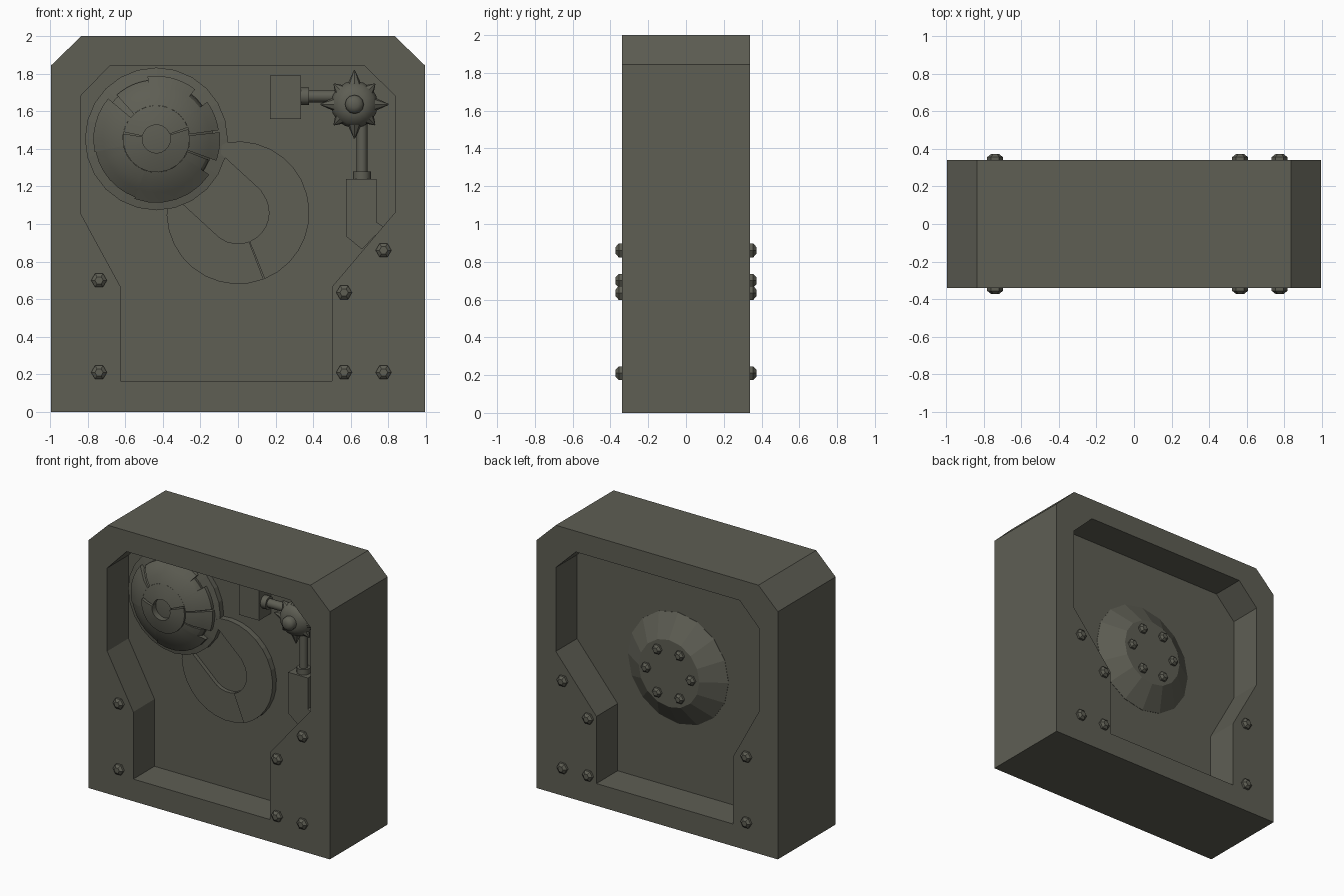
import bpy, bmesh, math
from mathutils import Vector, Matrix

if "Cube" in bpy.data.objects:
    bpy.data.objects.remove(bpy.data.objects["Cube"])

mat = bpy.data.materials.new("dark olive grey")
mat.diffuse_color = (0.112, 0.112, 0.088, 1)
mat.use_nodes = True
mat.node_tree.nodes["Principled BSDF"].inputs["Base Color"].default_value = mat.diffuse_color


def finish(name, bm, smooth=0):
    bmesh.ops.recalc_face_normals(bm, faces=bm.faces[:])
    me = bpy.data.meshes.new(name)
    bm.to_mesh(me)
    bm.free()
    me.materials.append(mat)
    ob = bpy.data.objects.new(name, me)
    bpy.context.collection.objects.link(ob)
    if smooth:
        bpy.ops.object.select_all(action='DESELECT')
        ob.select_set(True)
        bpy.context.view_layer.objects.active = ob
        bpy.ops.object.shade_smooth_by_angle(angle=math.radians(smooth))
    return ob


def prism(name, pts, y0, y1):
    """Extrude an x-z outline along y."""
    bm = bmesh.new()
    a = [bm.verts.new((x, y0, z)) for x, z in pts]
    b = [bm.verts.new((x, y1, z)) for x, z in pts]
    bm.faces.new(a)
    bm.faces.new(b[::-1])
    for i in range(len(a)):
        j = (i + 1) % len(a)
        bm.faces.new((a[i], a[j], b[j], b[i]))
    return finish(name, bm)


def lathe(name, c, prof, n, side=-1, smooth=0, a0=0, a1=360):
    """Turn (radius, height) pairs about a y axis; partial turns are closed solids."""
    bm = bmesh.new()
    full = a1 - a0 >= 360
    rings = []
    for i in range(n if full else n + 1):
        t = math.radians(a0 + (a1 - a0) * i / n)
        rings.append([bm.verts.new((c[0] + r * math.cos(t), side * h, c[1] + r * math.sin(t)))
                      for r, h in prof])
    for i in range(n):
        p, q = rings[i], rings[(i + 1) % len(rings)]
        for k in range(len(prof) if not full else len(prof) - 1):
            m = (k + 1) % len(prof)
            bm.faces.new((p[k], p[m], q[m], q[k]))
    if full:
        bm.faces.new([r[0] for r in rings])
        bm.faces.new([r[-1] for r in rings])
    else:
        bm.faces.new(rings[0])
        bm.faces.new(rings[-1])
    return finish(name, bm, smooth)


def rod(name, p, q, r0, r1, n=12, smooth=35):
    """Cylinder or cone between two points."""
    p, q = Vector(p), Vector(q)
    d = q - p
    m = Matrix.Translation((p + q) / 2) @ d.to_track_quat('Z', 'Y').to_matrix().to_4x4()
    bm = bmesh.new()
    bmesh.ops.create_cone(bm, cap_ends=True, segments=n, radius1=r0, radius2=r1,
                          depth=d.length, matrix=m)
    return finish(name, bm, smooth)


def arc(c, r, a0, a1, n):
    return [(c[0] + r * math.cos(math.radians(a0 + (a1 - a0) * i / n)),
             c[1] + r * math.sin(math.radians(a0 + (a1 - a0) * i / n))) for i in range(n + 1)]


# Housing with a pocket on the front and back
X = 0.995
housing = prism("housing", [(-X, 0), (X, 0), (X, 1.845), (.835, 2), (-.835, 2), (-X, 1.845)], -.34, .34)
pocket = [(-.68, 1.845), (.67, 1.845), (.835, 1.685), (.835, 1.06), (.5, .665), (.5, .165),
          (-.625, .165), (-.625, .665), (-.84, 1.06), (-.84, 1.68)]
for label, s in (("front", -1), ("back", 1)):
    cutter = prism(label + "_pocket_cutter", pocket, s * .09, s * .5)
    cutter.hide_render = True
    cutter.hide_set(True)
    mod = housing.modifiers.new(label + "_pocket", 'BOOLEAN')
    mod.operation = 'DIFFERENCE'
    mod.solver = 'EXACT'
    mod.object = cutter

# Hex bolts on both faces
for x, z in [(-.74, .7), (-.74, .21), (.565, .635), (.565, .21), (.775, .86), (.775, .21)]:
    for s in (-1, 1):
        lathe("hex_bolt", (x, z), [(.042, .33), (.042, .356), (.022, .372)], 6, s)

# Back boss with its ring of bolts
boss = (0, 1.065)
lathe("back_boss", boss, [(.415, .08), (.415, .092), (.25, .2)], 16, 1)
for x, z in arc(boss, .185, 0, 300, 5):
    lathe("boss_bolt", (x, z), [(.037, .195), (.037, .215), (.02, .232)], 6, 1)

# Horseshoe plate, split by a step
c = (0, 1.06)
prism("horseshoe_right", arc(c, .38, -68, 99, 14) + [(-.12, 1.40), (0, 1.29), (.12, 1.18)]
      + arc(c, .165, 25, -68, 7), -.08, -.135)
prism("horseshoe_left", arc(c, .38, -69, -190, 10) + [(-.33, 1.14)]
      + arc(c, .165, -138, -69, 5), -.08, -.12)

# Domed wheel: rim, under-dome, overlapping plates and hub
w = (-.435, 1.453)
lathe("wheel_rim", w, [(.38, .08), (.38, .13), (.3, .145)], 24)
lathe("wheel_dome", w, [(.305, .13), (.305, .155), (.26, .19), (.215, .22), (.17, .24)], 32, smooth=30)
for a0, a1, r in [(-110, -34, .34), (-34, -22, .30), (-20, 6, .34), (8, 36, .335), (36, 52, .30),
                  (52, 74, .335), (74, 98, .335), (98, 132, .315), (140, 192, .335), (192, 250, .33)]:
    lathe("dome_plate", w, [(r, .13), (r, .163), (.285, .197), (.235, .23), (.178, .25), (.178, .2)],
          6, smooth=30, a0=a0, a1=a1)
for a0, a1, d in [(20, 168, 0), (171, 377, .012)]:
    lathe("hub_cap", w, [(.178, .22), (.178, .25 + d), (.13, .265 + d), (.075, .275 + d), (.075, .22)],
          12, smooth=30, a0=a0, a1=a1)

# Mounting blocks with collars and rods
prism("upper_block", [(.17, 1.56), (.335, 1.56), (.335, 1.79), (.17, 1.79)], -.08, -.23)
prism("lower_block", [(.575, 1.24), (.737, 1.24), (.737, 1.01), (.775, .985), (.66, .865), (.575, .935)],
      -.08, -.23)
ry = -.17
rod("upper_collar", (.33, ry, 1.68), (.378, ry, 1.68), .047, .047)
rod("upper_rod", (.37, ry, 1.68), (.58, ry, 1.68), .032, .032)
rod("lower_collar", (.66, ry, 1.235), (.66, ry, 1.28), .047, .047)
rod("lower_rod", (.66, ry, 1.27), (.66, ry, 1.6), .029, .029)

# Spiked wheel with a central knob
g = (.62, 1.637)
lathe("spiked_wheel", g, [(.09, .14), (.118, .17), (.125, .2), (.108, .24), (.06, .268)], 16, smooth=40)
lathe("wheel_knob", g, [(.05, .25), (.05, .295), (.04, .312), (.02, .322)], 12, smooth=40)
for i in range(8):
    t = i * math.pi / 4
    d = Vector((math.cos(t), 0, math.sin(t)))
    o = Vector((g[0], -.2, g[1]))
    rod("wheel_spike", o + d * .1, o + d * (.155 if i % 2 else .182), .04, .003, 8)
